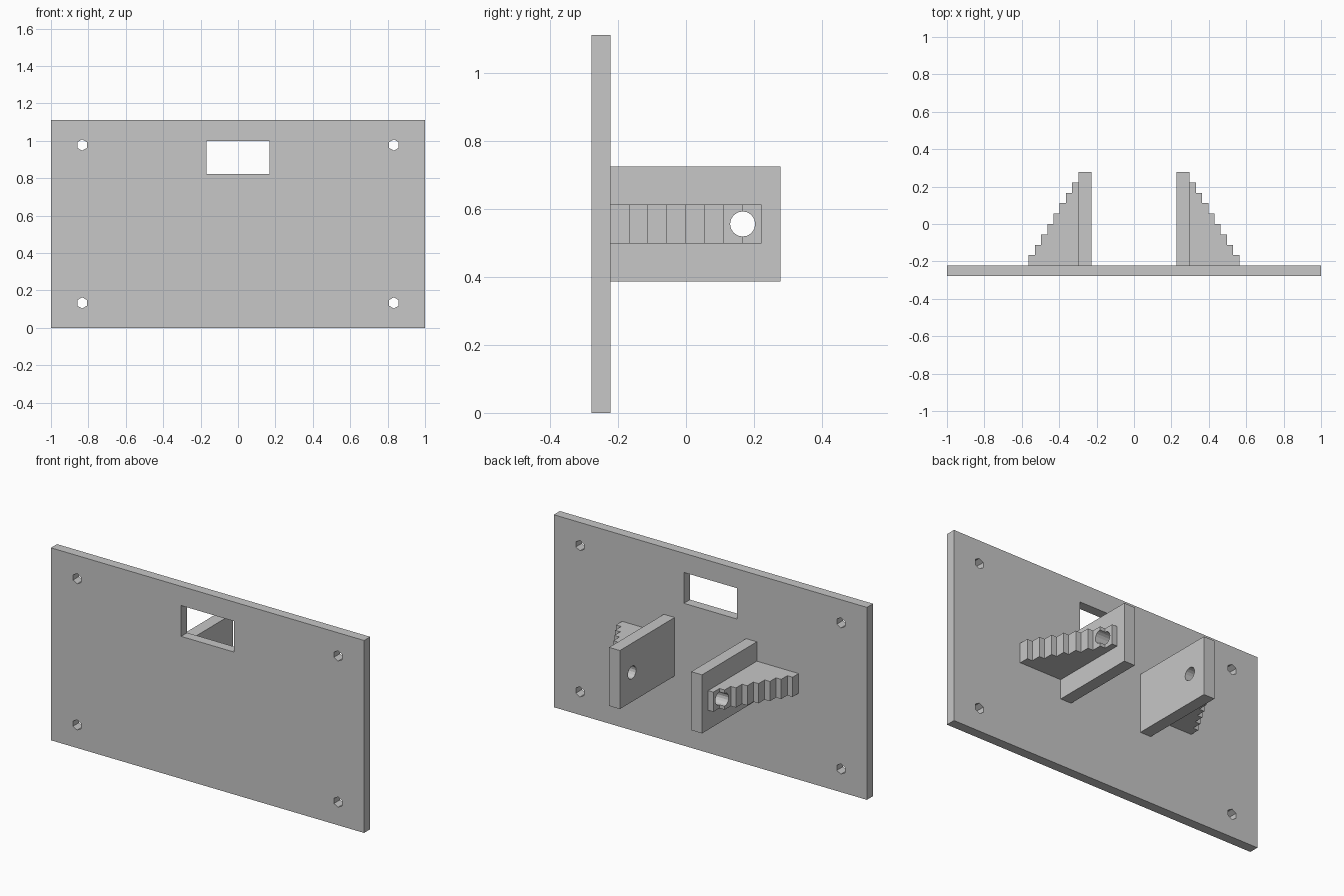
import bpy, bmesh, math
from mathutils import Matrix

if "Cube" in bpy.data.objects:
    bpy.data.objects.remove(bpy.data.objects["Cube"])

U = 1 / 18                      # grid unit of the design
MID_Z = 10 * U
PLATE_BACK = -4 * U
ARM_IN, ARM_OUT = 0.228, 0.297
ARM_HALF, GUSSET_HALF = 0.169, 0.057

grey = bpy.data.materials.new("light grey")
grey.use_nodes = True
grey.diffuse_color = (0.57, 0.57, 0.57, 1)
grey.node_tree.nodes["Principled BSDF"].inputs["Base Color"].default_value = grey.diffuse_color


def finish(name, bm):
    bmesh.ops.recalc_face_normals(bm, faces=bm.faces)
    mesh = bpy.data.meshes.new(name)
    bm.to_mesh(mesh)
    bm.free()
    mesh.materials.append(grey)
    ob = bpy.data.objects.new(name, mesh)
    bpy.context.collection.objects.link(ob)
    return ob


def prism(name, outline, z0, z1):
    """Extrude an outline in x, y from z0 up to z1."""
    bm = bmesh.new()
    face = bm.faces.new([bm.verts.new((x, y, z0)) for x, y in outline])
    top = bmesh.ops.extrude_face_region(bm, geom=[face])["geom"]
    bmesh.ops.translate(bm, vec=(0, 0, z1 - z0),
                        verts=[v for v in top if isinstance(v, bmesh.types.BMVert)])
    return finish(name, bm)


def block(name, x0, x1, y0, y1, z0, z1):
    return prism(name, [(x0, y0), (x1, y0), (x1, y1), (x0, y1)], z0, z1)


def rod(name, centre, radius, length, sides, rotation):
    bm = bmesh.new()
    bmesh.ops.create_cone(bm, cap_ends=True, segments=sides, radius1=radius,
                          radius2=radius, depth=length,
                          matrix=Matrix.Translation(centre) @ rotation)
    return finish(name, bm)


def cut(ob, cutters):
    """Subtract every cutter and bake the result."""
    for c in cutters:
        c.hide_render = True
        mod = ob.modifiers.new("hole", "BOOLEAN")
        mod.operation, mod.solver, mod.object = "DIFFERENCE", "EXACT", c
    bpy.context.view_layer.update()
    graph = bpy.context.evaluated_depsgraph_get()
    baked = bpy.data.meshes.new_from_object(ob.evaluated_get(graph))
    ob.modifiers.clear()
    ob.data = baked
    for c in cutters:
        bpy.data.objects.remove(c)


# Mounting plate with a window and four hexagonal screw holes
plate = block("mounting_plate", -1, 1, -5 * U, PLATE_BACK, 0, 20 * U)
cutters = [block("window_cutter", -0.169, 0.169, -0.4, 0, 0.822, 1.0)]
for sx in (-1, 1):
    for sz in (-1, 1):
        cutters.append(rod("screw_cutter", (sx * 15 * U, -4.5 * U, MID_Z + sz * 0.422),
                           0.03, 0.3, 6, Matrix.Rotation(math.pi / 2, 4, "X")))
cut(plate, cutters)

# Stepped gusset outline, narrowing away from the plate
steps = [(ARM_OUT, PLATE_BACK)]
for i in range(8):
    x = ARM_OUT + (8 - i) * 0.6 * U
    steps += [(x, PLATE_BACK + i * U), (x, PLATE_BACK + (i + 1) * U)]
steps.append((ARM_OUT, 4 * U))

# Pair of pivot arms, each braced by a gusset and drilled along x
for side, s in (("left", 1), ("right", -1)):
    arm = block(side + "_arm", s * ARM_IN, s * ARM_OUT, PLATE_BACK, 5 * U,
                MID_Z - ARM_HALF, MID_Z + ARM_HALF)
    gusset = prism(side + "_gusset", [(s * x, y) for x, y in steps],
                   MID_Z - GUSSET_HALF, MID_Z + GUSSET_HALF)
    for part in (arm, gusset):
        cut(part, [rod("pivot_cutter", (s * 0.4, 3 * U, MID_Z), 0.037, 0.6, 16,
                       Matrix.Rotation(math.pi / 2, 4, "Y"))])
